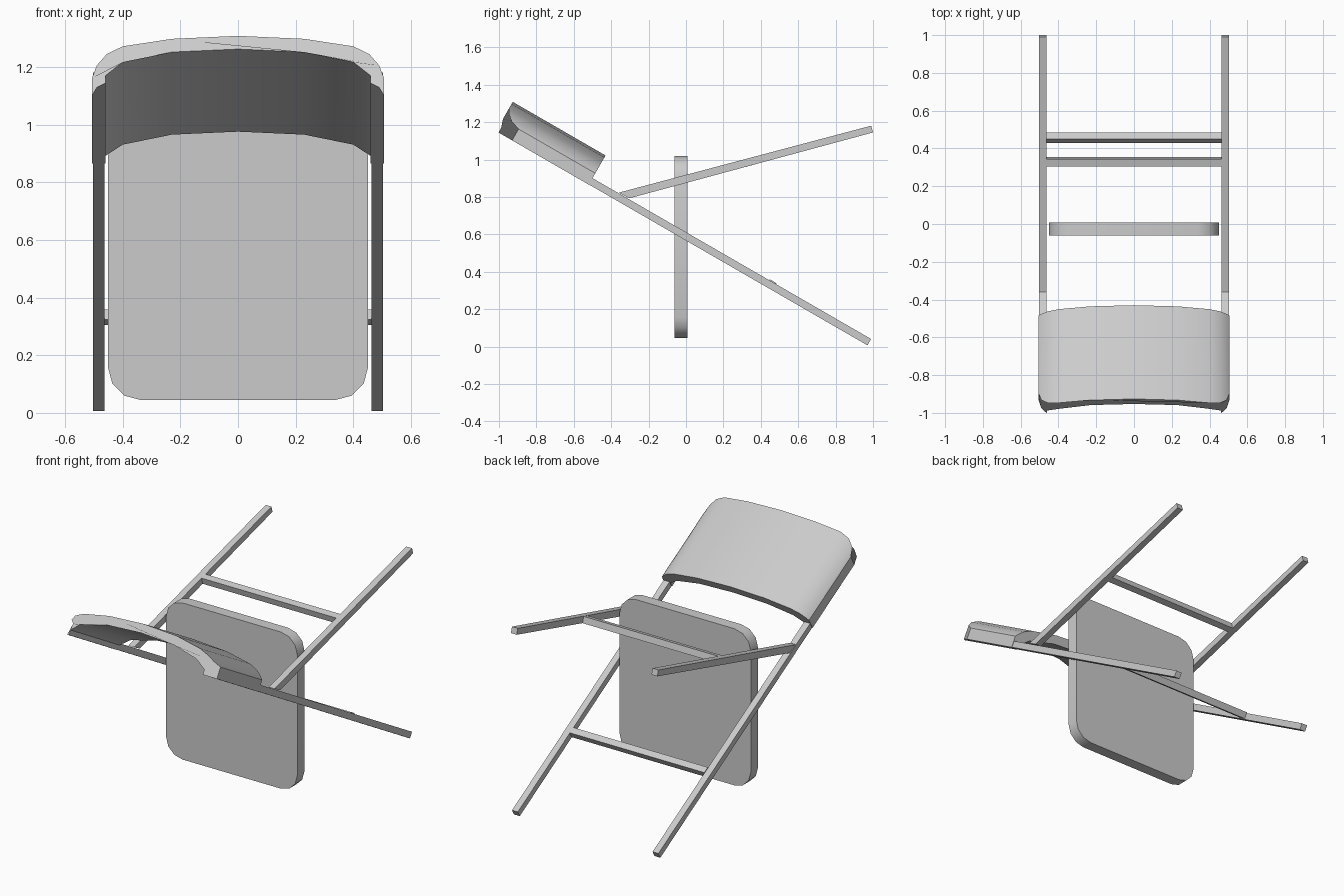
import bpy, math
from mathutils import Vector

cube = bpy.data.objects.get("Cube")
if cube:
    bpy.data.objects.remove(cube)

grey = bpy.data.materials.new("plain grey")
grey.use_nodes = True
colour = (0.6, 0.6, 0.6, 1)
grey.diffuse_color = colour
grey.node_tree.nodes["Principled BSDF"].inputs["Base Color"].default_value = colour


def loft(name, ring_a, ring_b, smooth=False):
    """Closed solid between two matching rings of points."""
    n = len(ring_a)
    faces = [tuple(range(n))[::-1], tuple(range(n, 2 * n))]
    faces += [(i, (i + 1) % n, n + (i + 1) % n, n + i) for i in range(n)]
    mesh = bpy.data.meshes.new(name)
    mesh.from_pydata([tuple(p) for p in list(ring_a) + list(ring_b)], [], faces)
    mesh.materials.append(grey)
    obj = bpy.data.objects.new(name, mesh)
    bpy.context.collection.objects.link(obj)
    bpy.ops.object.select_all(action='DESELECT')
    obj.select_set(True)
    bpy.context.view_layer.objects.active = obj
    # consistent outward normals
    bpy.ops.object.mode_set(mode='EDIT')
    bpy.ops.mesh.select_all(action='SELECT')
    bpy.ops.mesh.normals_make_consistent(inside=False)
    bpy.ops.object.mode_set(mode='OBJECT')
    if smooth:
        bpy.ops.object.shade_smooth_by_angle(angle=math.radians(35))
    return obj


def side_prism(name, outline, x0, x1):
    """Extrude a (y, z) outline across x."""
    return loft(name, [(x0, y, z) for y, z in outline], [(x1, y, z) for y, z in outline])


def square_bar(name, y, z, tilt):
    h = 0.02
    c, s = math.cos(tilt), math.sin(tilt)
    outline = [(y + a * c - b * s, z + a * s + b * c)
               for a, b in ((-h, -h), (h, -h), (h, h), (-h, h))]
    side_prism(name, outline, -0.464, 0.464)


# Sloping frame: "along" runs up the long rails, "out" is square to them
slope = math.radians(30)
along = Vector((0, -math.cos(slope), math.sin(slope)))
out = Vector((0, math.sin(slope), math.cos(slope)))
origin = Vector((0, -0.52, 0.866))


def frame_point(x, v, u):
    return Vector((x, 0, 0)) + origin + out * v + along * u


# Long rails and short legs, one pair on each side
for side, sign in (("left", 1), ("right", -1)):
    x0, x1 = sign * 0.463, sign * 0.503
    rail = [frame_point(0, v, u) for v, u in ((0.001, -1.72), (0.04, -1.72), (0.04, 0.4), (0.001, 0.4))]
    side_prism(side + "_long_rail", [(p.y, p.z) for p in rail], x0, x1)
    side_prism(side + "_short_leg",
               [(-0.36, 0.823), (-0.303, 0.793), (1.0, 1.145), (0.99, 1.181)], x0, x1)

# Crossbars
square_bar("rail_crossbar", 0.456, 0.332, -slope)
square_bar("leg_crossbar", 0.329, 0.984, math.radians(15))

# Seat: upright panel with rounded corners
r = 0.112
x_in, z_low, z_high = 0.451 - r, 0.045 + r, 1.018 - r
corners = ((x_in, z_high, 0), (-x_in, z_high, 90), (-x_in, z_low, 180), (x_in, z_low, 270))
seat = [(cx + r * math.cos(math.radians(start + step)), cz + r * math.sin(math.radians(start + step)))
        for cx, cz, start in corners for step in (0, 30, 60, 90)]
loft("seat", [(x, -0.062, z) for x, z in seat], [(x, 0.008, z) for x, z in seat], True)

# Backrest: curved shell section (x, out), with rounded far corners
half = [(0.23, 0.168), (0.40, 0.138), (0.455, 0.115), (0.49, 0.088), (0.506, 0.07),
        (0.506, 0), (0.49, 0), (0.46, 0), (0.46, 0.03), (0.40, 0.075), (0.23, 0.115)]
section = [(0, 0.18)] + half + [(0, 0.127)] + [(-x, v) for x, v in reversed(half)]


def far_edge(x):
    d = max(0, abs(x) - 0.406)
    return 0.473 + math.sqrt(max(0, 0.1 ** 2 - d * d))


loft("backrest", [frame_point(x, v, 0) for x, v in section],
     [frame_point(x, v, far_edge(x)) for x, v in section], True)
